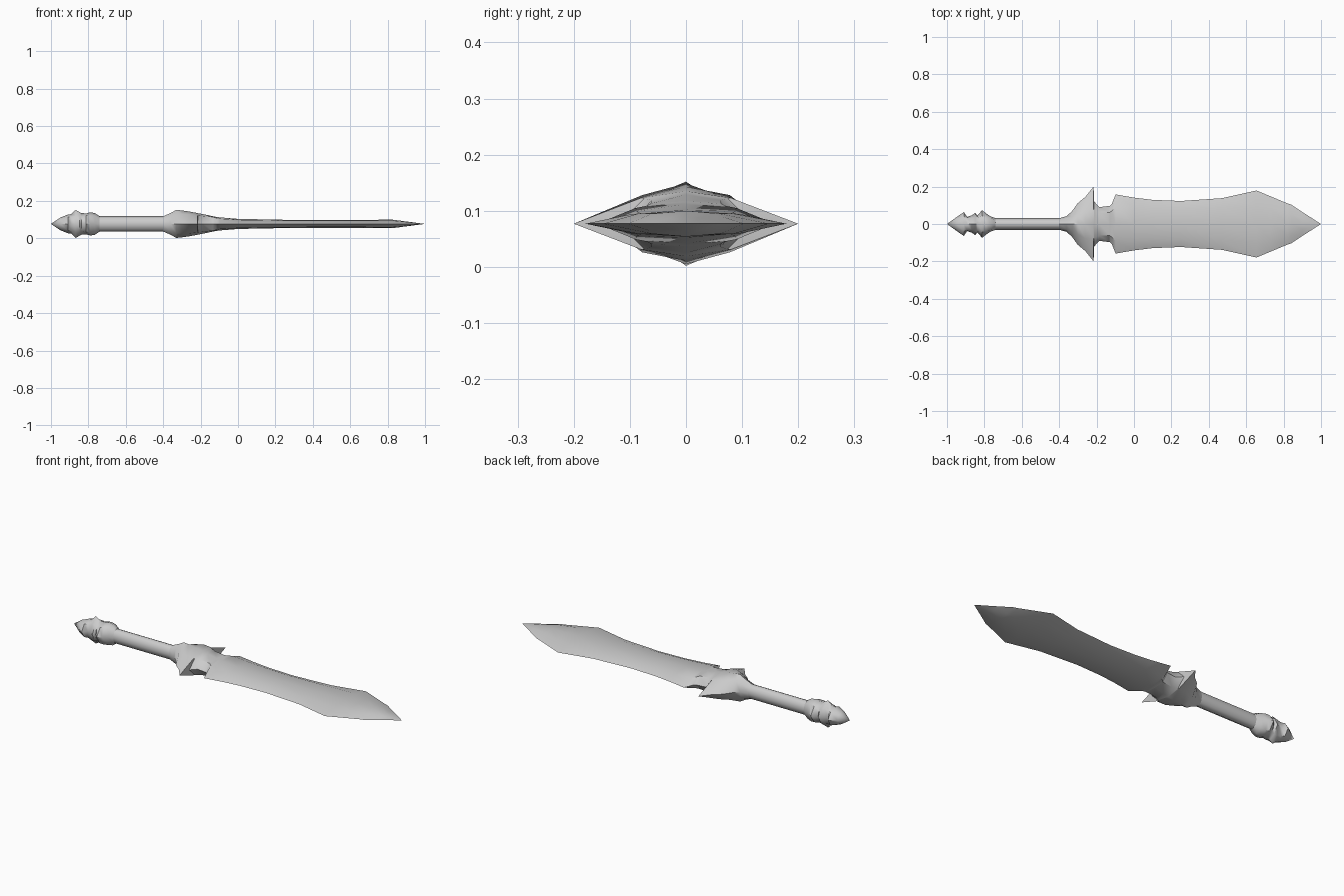
import bpy, bmesh, math

MID = 0.077  # height of the sword's centre line

steel = bpy.data.materials.new("grey steel")
steel.diffuse_color = (0.6, 0.6, 0.6, 1)


def loft(name, sections, angle):
    """Skin eight-sided sections: (x, half width, shoulder y, shoulder z, half height)."""
    bm = bmesh.new()
    rings = []
    for x, w, sy, sz, h in sections:
        if w == 0:  # pointed end
            rings.append([bm.verts.new((x, 0, MID))] * 8)
            continue
        ring = [(w, 0), (sy, sz), (0, h), (-sy, sz),
                (-w, 0), (-sy, -sz), (0, -h), (sy, -sz)]
        rings.append([bm.verts.new((x, y, MID + z)) for y, z in ring])
    for a, b in zip(rings, rings[1:]):
        for i in range(8):
            j = (i + 1) % 8
            bm.faces.new(list(dict.fromkeys((a[i], a[j], b[j], b[i]))))
    bmesh.ops.recalc_face_normals(bm, faces=bm.faces)
    # Open ends can confuse the orientation, so make the top face up
    top = max(bm.faces, key=lambda f: abs(f.normal.z) * f.calc_area())
    if top.normal.z * (top.calc_center_median().z - MID) < 0:
        bmesh.ops.reverse_faces(bm, faces=bm.faces)
    mesh = bpy.data.meshes.new(name)
    bm.to_mesh(mesh)
    bm.free()
    mesh.materials.append(steel)
    ob = bpy.data.objects.new(name, mesh)
    bpy.context.collection.objects.link(ob)
    bpy.context.view_layer.objects.active = ob
    ob.select_set(True)
    bpy.ops.object.shade_smooth_by_angle(angle=math.radians(angle))
    ob.select_set(False)


def oval(x, w, h):
    return (x, w, w * 0.72, h * 0.72, h)


# Sections shared by neighbouring parts
grip_back = oval(-0.74, 0.031, 0.041)
grip_front = oval(-0.40, 0.031, 0.041)
blade_root = (-0.13, 0.097, 0.062, 0.036, 0.040)

# Pommel: pointed cap, spiked collar and flared ring
loft("pommel", [
    (-1.0, 0, 0, 0, 0),
    oval(-0.95, 0.036, 0.034),
    (-0.91, 0.064, 0.040, 0.036, 0.050),
    (-0.892, 0.038, 0.034, 0.036, 0.052),
    (-0.868, 0.046, 0.032, 0.044, 0.075),
    (-0.848, 0.060, 0.036, 0.042, 0.064),
    (-0.838, 0.044, 0.034, 0.040, 0.058),
    (-0.812, 0.074, 0.042, 0.044, 0.056),
    (-0.79, 0.056, 0.040, 0.045, 0.062),
    (-0.765, 0.040, 0.032, 0.042, 0.058),
    grip_back], 50)

loft("grip", [grip_back, grip_front], 60)

# Guard: raised ridge with two swept side points
loft("guard", [
    grip_front,
    (-0.36, 0.042, 0.030, 0.040, 0.058),
    (-0.33, 0.070, 0.036, 0.050, 0.075),
    (-0.30, 0.112, 0.055, 0.052, 0.072),
    (-0.26, 0.145, 0.078, 0.051, 0.066),
    (-0.216, 0.200, 0.080, 0.046, 0.058),
    (-0.213, 0.120, 0.074, 0.045, 0.057),
    (-0.185, 0.090, 0.062, 0.042, 0.052),
    blade_root], 45)

# Blade: flat body with bevelled edges, flaring before the point
loft("blade", [
    blade_root,
    (-0.118, 0.108, 0.070, 0.032, 0.038),
    (-0.098, 0.158, 0.090, 0.028, 0.035),
    (0.0, 0.141, 0.088, 0.022, 0.027),
    (0.10, 0.129, 0.083, 0.020, 0.025),
    (0.25, 0.123, 0.080, 0.018, 0.022),
    (0.47, 0.138, 0.088, 0.017, 0.021),
    (0.655, 0.179, 0.098, 0.017, 0.021),
    (0.73, 0.148, 0.085, 0.018, 0.022),
    (0.82, 0.110, 0.060, 0.018, 0.023),
    (0.84, 0.104, 0.054, 0.016, 0.021),
    (0.90, 0.064, 0.030, 0.010, 0.013),
    (1.0, 0, 0, 0, 0)], 45)
